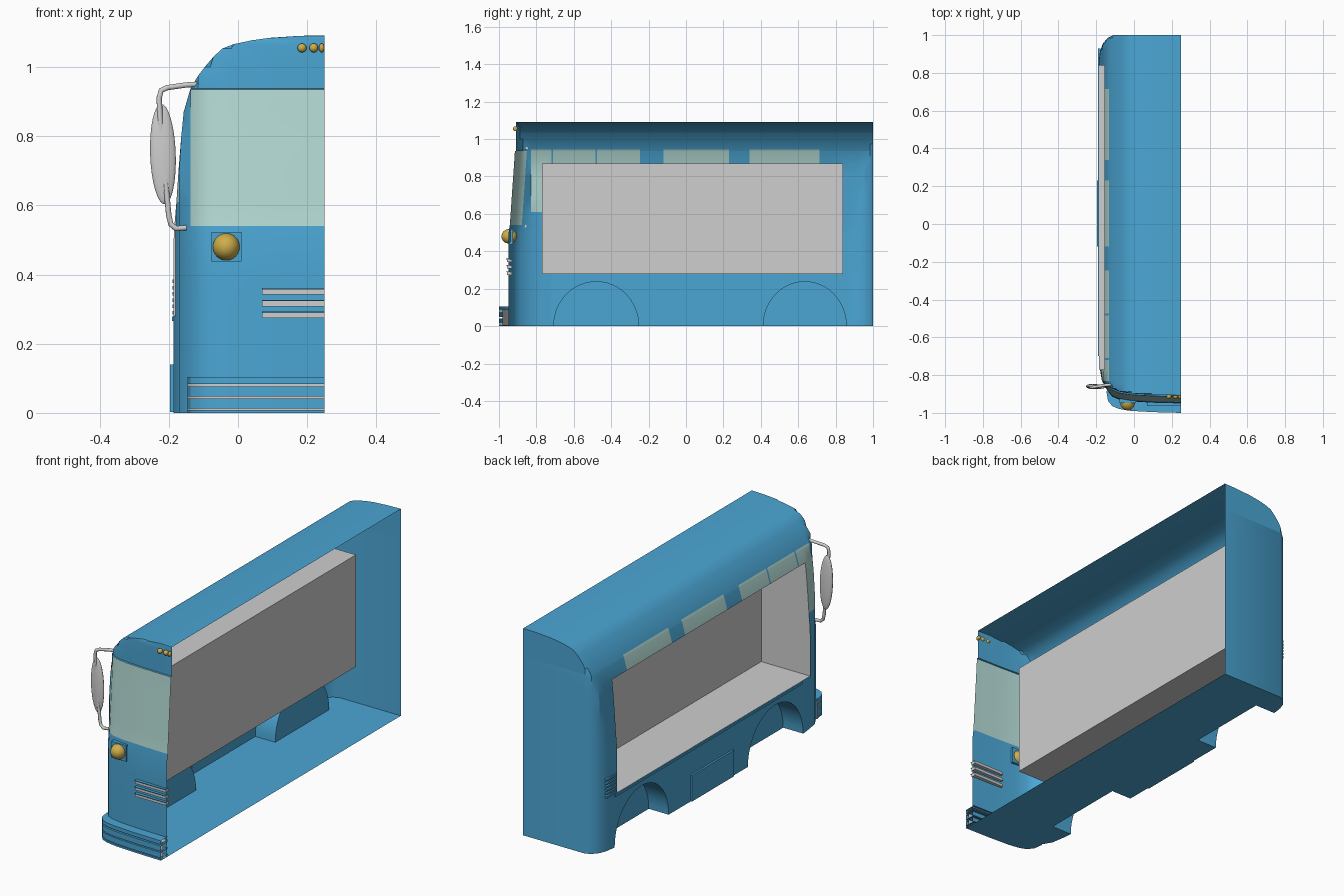
import bpy, bmesh, math
from mathutils import Vector

if "Cube" in bpy.data.objects:
    bpy.data.objects.remove(bpy.data.objects["Cube"])


def mat(name, rgb):
    m = bpy.data.materials.new(name)
    m.diffuse_color = (*rgb, 1)
    m.use_nodes = True
    m.node_tree.nodes["Principled BSDF"].inputs["Base Color"].default_value = m.diffuse_color
    return m


BLUE = mat("blue_paint", (0.07, 0.38, 0.66))
GLASS = mat("pale_glass", (0.46, 0.71, 0.67))
GREY = mat("light_grey", (0.62, 0.62, 0.62))
GOLD = mat("amber_lamp", (0.62, 0.42, 0.07))


def finish(name, bm, mats, smooth=True):
    me = bpy.data.meshes.new(name)
    bm.to_mesh(me)
    bm.free()
    ob = bpy.data.objects.new(name, me)
    bpy.context.collection.objects.link(ob)
    for m in mats:
        me.materials.append(m)
    if smooth:
        bpy.ops.object.select_all(action='DESELECT')
        ob.select_set(True)
        bpy.context.view_layer.objects.active = ob
        bpy.ops.object.shade_smooth_by_angle(angle=math.radians(30))
    return ob


def polys(name, faces, m, smooth=False):
    bm = bmesh.new()
    for f in faces:
        bm.faces.new([bm.verts.new(p) for p in f])
    bmesh.ops.remove_doubles(bm, verts=bm.verts, dist=1e-4)
    return finish(name, bm, [m], smooth)


def box(name, lo, hi, m):
    bm = bmesh.new()
    bmesh.ops.create_cube(bm, size=1)
    for v in bm.verts:
        v.co = Vector([lo[i] + (v.co[i] + .5) * (hi[i] - lo[i]) for i in range(3)])
    return finish(name, bm, [m], False)


def ball(name, c, r, m):
    bm = bmesh.new()
    bmesh.ops.create_uvsphere(bm, u_segments=24, v_segments=16, radius=1)
    for v in bm.verts:
        v.co = Vector([c[i] + v.co[i] * r[i] for i in range(3)])
    return finish(name, bm, [m])


# Cross-section rows: height, side x, front y
ROWS = [(0, -.186, -.95), (.1, -.186, -.95), (.28, -.186, -.95), (.39, -.186, -.95),
        (.5, -.186, -.948), (.54, -.184, -.942), (.61, -.178, -.937), (.7, -.172, -.931),
        (.8, -.164, -.924), (.87, -.157, -.919), (.935, -.138, -.915), (.937, -.137, -.908),
        (.945, -.133, -.908), (.975, -.115, -.908), (1.0, -.096, -.908), (1.028, -.072, -.908),
        (1.053, -.046, -.908), (1.066, -.012, -.908), (1.077, .04, -.908), (1.084, .09, -.908),
        (1.09, .18, -.908), (1.091, .25, -.908)]
# Plan outline: front curve (relative to front y), then side and rear
FRONT = [(.25, 0), (.1, .004), (-.02, .011), (-.08, .021), (-.115, .036), (-.138, .064)]
SIDE = [-.72, -.71, -.485, -.475, -.245, -.12, .23, .34, .715, .84, .87]
REST = ([(-.17, -.83), (-.18, -.77)] + [(-.186, y) for y in SIDE] +
        [(-.18, .915), (-.165, .955), (-.14, .985), (-.11, 1), (.25, 1)])


def outline(row):
    z, w, f = row
    pts = [(x, f + d) for x, d in FRONT] + REST
    return [Vector((max(x, w), y, z)) for x, y in pts]


WINDOWS = [(-.83, -.72), (-.71, -.485), (-.475, -.245), (-.12, .23), (.34, .715)]
P0, P1 = -.72, .87          # lower side panel range
BY0, BY1, BZ0, BZ1, BX = -.77, .84, .28, .87, .10   # display bay

# Body shell with windows and the bay opening
bm = bmesh.new()
grid = [[bm.verts.new(p) for p in outline(r)] for r in ROWS]
for j in range(len(ROWS) - 1):
    z = (ROWS[j][0] + ROWS[j + 1][0]) / 2
    for i in range(len(grid[0]) - 1):
        a, b = grid[j][i], grid[j][i + 1]
        y = (a.co.y + b.co.y) / 2
        side = 5 < i < len(grid[0]) - 5
        if side and z < .28 and P0 < y < P1:
            continue
        if side and BY0 < y < BY1 and BZ0 < z < BZ1:
            continue
        f = bm.faces.new([a, grid[j + 1][i], grid[j + 1][i + 1], b])
        if i < 5 and .54 < z < .935:
            f.material_index = 1
        if side and .61 < z < .945 and any(p < y < q for p, q in WINDOWS):
            f.material_index = 1
bmesh.ops.remove_doubles(bm, verts=bm.verts, dist=1e-4)
bmesh.ops.dissolve_degenerate(bm, edges=bm.edges, dist=1e-4)
bmesh.ops.recalc_face_normals(bm, faces=bm.faces)
finish("body_shell", bm, [BLUE, GLASS])

# Lower side panel with wheel arches, wheel wells
N, WX, WELL = 24, -.186, -.07
ARCHES = [(-.48, .23), (.635, .225)]
edge = [(P0, 0)]
for k, (c, r) in enumerate(ARCHES):
    arc = [(c - r * math.cos(math.pi * i / N), .24 * math.sin(math.pi * i / N)) for i in range(N + 1)]
    edge += arc
    well = [[(WX, *arc[i]), (WX, *arc[i + 1]), (WELL, *arc[i + 1]), (WELL, *arc[i])] for i in range(N)]
    polys(f"wheel_well_{k}", well + [[(WELL, *p) for p in arc]], BLUE, True)
edge += [(P1, 0), (P1, .28), (P0, .28)]
polys("lower_side_panel", [[(WX, *p) for p in edge]], BLUE)

# Floor, notched at the wheel wells
loop = [p for p in outline(ROWS[0]) if not P0 < p.y < P1 or p.x > 0]
k = next(i for i, p in enumerate(loop) if abs(p.y - P0) < 1e-6) + 1
notch = []
for c, r in ARCHES:
    notch += [(WX, c - r, 0), (WELL, c - r, 0), (WELL, c + r, 0), (WX, c + r, 0)]
polys("floor", [[tuple(p) for p in loop[:k]] + notch + [tuple(p) for p in loop[k:]]], BLUE)

# Open display bay in the side
prof = [(w, z) for z, w, f in ROWS if BZ0 <= z <= BZ1]
ends = [[(x, y, z) for x, z in prof] + [(BX, y, BZ1), (BX, y, BZ0)] for y in (BY0, BY1)]
(xb, _), (xt, _) = prof[0], prof[-1]
polys("display_bay", ends + [
    [(BX, BY0, BZ0), (BX, BY1, BZ0), (BX, BY1, BZ1), (BX, BY0, BZ1)],
    [(xb, BY0, BZ0), (xb, BY1, BZ0), (BX, BY1, BZ0), (BX, BY0, BZ0)],
    [(xt, BY0, BZ1), (xt, BY1, BZ1), (BX, BY1, BZ1), (BX, BY0, BZ1)]], GREY)


# Bumper: strips following the front curve over a grey core
def strip(name, z0, z1, off, m):
    out = [(x, -.95 - off + d) for x, d in FRONT] + [(-.146, -.885)]
    inn = [(x + .004, -.94 + d) for x, d in FRONT] + [(-.13, -.885)]
    inn[0] = (.25, -.94)
    faces = []
    for i in range(len(out) - 1):
        a, b, c, d = out[i], out[i + 1], inn[i + 1], inn[i]
        faces += [[(*a, z0), (*b, z0), (*b, z1), (*a, z1)],
                  [(*a, z1), (*b, z1), (*c, z1), (*d, z1)],
                  [(*a, z0), (*d, z0), (*c, z0), (*b, z0)]]
    faces.append([(*out[-1], z0), (*inn[-1], z0), (*inn[-1], z1), (*out[-1], z1)])
    polys(name, faces, m, True)


strip("bumper_core", .004, .09, .032, GREY)
for k, (a, b) in enumerate([(.0, .009), (.013, .042), (.048, .077), (.084, .104)]):
    strip(f"bumper_strip_{k}", a, b, .05, BLUE)

# Front grille bars
for k in range(3):
    z = .274 + k * .034
    box(f"grille_bar_{k}", (.07, -.957, z), (.25, -.93, z + .015), GREY)
    box(f"grille_lip_{k}", (.07, -.963, z + .015), (.25, -.94, z + .019), BLUE)

# Headlight on its square plate, roof marker lamps
box("headlight_plate", (-.077, -.947, .437), (.01, -.925, .523), BLUE)
ball("headlight", (-.034, -.945, .48), (.039, .042, .039), GOLD)
for k, x in enumerate((.185, .219)):
    ball(f"roof_lamp_{k}", (x, -.913, 1.055), (.013, .013, .013), GOLD)
ball("roof_lamp_middle", (.242, -.913, 1.055), (.008, .013, .013), GOLD)

# Side louvres, belt rail, raised lower hatch
for k in range(6):
    z = .285 + k * .018
    box(f"louvre_{k}", (-.19, .845, z), (-.178, .93, z + .01), BLUE)
box("belt_rail", (-.191, -.7, .266), (-.18, .86, .278), BLUE)
box("lower_hatch", (-.196, -.12, .003), (-.184, .23, .14), BLUE)


# Mirror and its bent arm
cu = bpy.data.curves.new("mirror_arm", 'CURVE')
cu.dimensions = '3D'
cu.bevel_depth = .008
cu.bevel_resolution = 3
cu.use_fill_caps = True
arm = [(-.115, -.85, .95), (-.15, -.853, .948), (-.205, -.862, .94), (-.222, -.865, .932),
       (-.228, -.865, .91), (-.222, -.865, .8), (-.2, -.865, .57), (-.194, -.865, .545),
       (-.18, -.865, .533), (-.15, -.86, .535)]
sp = cu.splines.new('POLY')
sp.points.add(len(arm) - 1)
for p, c in zip(sp.points, arm):
    p.co = (*c, 1)
cu.materials.append(GREY)
bpy.context.collection.objects.link(bpy.data.objects.new("mirror_arm", cu))
m = ball("mirror", (0, 0, 0), (.037, .014, .145), GREY)
m.location = (-.217, -.86, .748)
m.rotation_euler = (0, math.radians(-2), 0)
